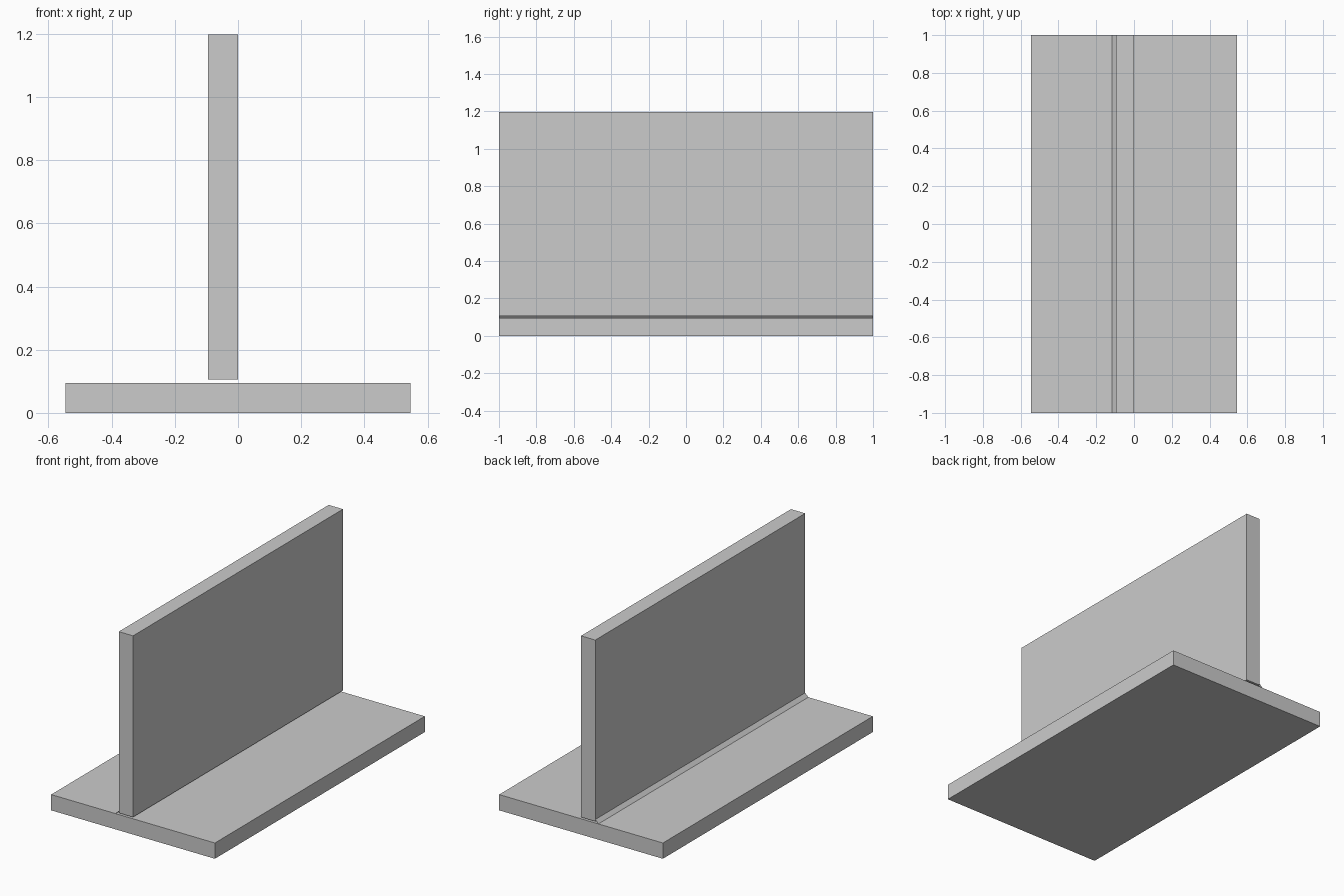
import bpy

if "Cube" in bpy.data.objects:
    bpy.data.objects.remove(bpy.data.objects["Cube"])


def box(name, lo, hi):
    size = [b - a for a, b in zip(lo, hi)]
    center = [(a + b) / 2 for a, b in zip(lo, hi)]
    bpy.ops.mesh.primitive_cube_add(size=1, location=center)
    ob = bpy.context.object
    ob.name = name
    ob.scale = size
    bpy.ops.object.transform_apply(location=False, rotation=False, scale=True)
    return ob


# Horizontal plate and upright plate, with a narrow root gap between them
box("base_plate", (-0.546, -1, 0), (0.546, 1, 0.095))
box("upright_plate", (-0.095, -1, 0.105), (0, 1, 1.198))

# Open sloping fillet weld face along the left side of the joint
profile = [(-0.095, 0.116), (-0.116, 0.095)]
verts = [(x, y, z) for y in (-1, 1) for x, z in profile]
mesh = bpy.data.meshes.new("fillet_weld")
mesh.from_pydata(verts, [], [(0, 2, 3, 1)])
# Make the sheet face outward (up and left)
if mesh.polygons[0].normal.z < 0:
    mesh.flip_normals()
weld = bpy.data.objects.new("fillet_weld", mesh)
bpy.context.collection.objects.link(weld)
